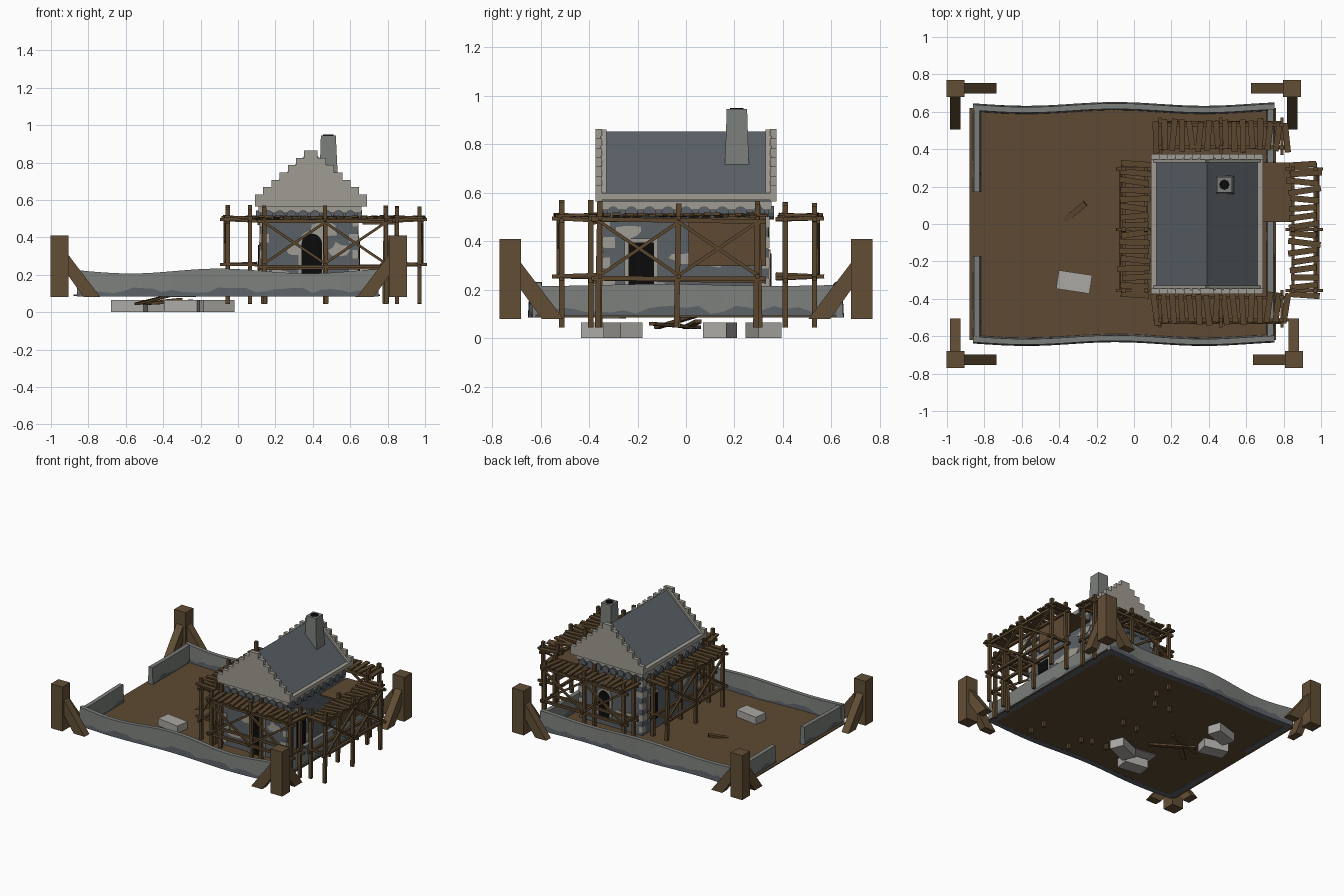
import bpy, bmesh, math, random
from mathutils import Matrix, Vector

random.seed(4)
cube = bpy.data.objects.get("Cube")
if cube:
    bpy.data.objects.remove(cube)


def material(name, hex_code):
    rgb = [int(hex_code[i:i + 2], 16) / 255 for i in (0, 2, 4)]
    col = [c / 12.92 if c < 0.04 else ((c + 0.055) / 1.055) ** 2.4 for c in rgb] + [1]
    m = bpy.data.materials.new(name)
    m.use_nodes = True
    m.diffuse_color = col
    m.node_tree.nodes["Principled BSDF"].inputs["Base Color"].default_value = col
    return m


TIMBER = material("brown timber", "624E35")
POLE = material("scaffold wood", "5A462D")
EARTH = material("brown earth", "5E4A33")
SLATE = material("blue grey slate", "5B6167")
GREY = material("grey stone", "7B7E7B")
LIGHT = material("pale stone", "A09C93")
RUBBLE = material("rubble stone", "ABA9A4")
BLACK = material("black opening", "0C0B0B")


def finish(bm, name, *mats):
    bmesh.ops.recalc_face_normals(bm, faces=bm.faces)
    me = bpy.data.meshes.new(name)
    bm.to_mesh(me)
    bm.free()
    for m in mats:
        me.materials.append(m)
    ob = bpy.data.objects.new(name, me)
    bpy.context.collection.objects.link(ob)
    return ob


def box(bm, centre, size, rot=Matrix()):
    mat = Matrix.Translation(centre) @ rot @ Matrix.Diagonal((*size, 1))
    return bmesh.ops.create_cube(bm, size=1, matrix=mat)["verts"]


def beam(bm, p, q, w, t=None):
    p, q = Vector(p), Vector(q)
    rot = (q - p).to_track_quat('Z', 'Y').to_matrix().to_4x4()
    box(bm, (p + q) / 2, (w, t or w, (q - p).length), rot)


def prism(bm, outline, y0, y1, frame=Matrix()):
    """Extrude an x-z outline from y0 to y1."""
    face = bm.faces.new([bm.verts.new(frame @ Vector((x, y0, z))) for x, z in outline])
    ext = bmesh.ops.extrude_face_region(bm, geom=[face])["geom"]
    shift = frame.to_3x3() @ Vector((0, y1 - y0, 0))
    bmesh.ops.translate(bm, vec=shift, verts=[v for v in ext if isinstance(v, bmesh.types.BMVert)])


def frame_at(x, y, quarter):
    return Matrix.Translation((x, y, 0)) @ Matrix.Rotation(quarter * math.pi / 2, 4, 'Z')


# Ground
bm = bmesh.new()
box(bm, (-0.06, 0, 0.09), (1.64, 1.24, 0.008))
finish(bm, "ground", EARTH)

# Four corner posts, each with two raking braces
for name, x, y in (("front_right", -0.955, -0.725), ("back_right", -0.955, 0.725),
                   ("front_left", 0.855, -0.725), ("back_left", 0.845, 0.725)):
    bm = bmesh.new()
    sx, sy = -math.copysign(1, x), -math.copysign(1, y)
    box(bm, (x, y, 0.245), (0.095, 0.09, 0.33))
    for horiz in (0, 1):
        fr = Matrix(((sx, 0, 0, x), (0, sy, 0, y), (0, 0, 1, 0), (0, 0, 0, 1)))
        if horiz:
            fr = fr @ Matrix.Rotation(math.pi / 2, 4, 'Z')
        prism(bm, [(0.03, 0.33), (0.03, 0.22), (0.13, 0.08), (0.22, 0.08)], -0.028, 0.028, fr)
    finish(bm, name + "_post", TIMBER)


# Boundary walls with a wavy top and ragged dark footing
def boundary(name, start, end, bend=0.0, wave=0.013):
    bm = bmesh.new()
    a, b = Vector(start), Vector(end)
    along = (b - a).normalized()
    side = Vector((-along.y, along.x))
    n = max(6, int((b - a).length / 0.05))
    rings = []
    for i in range(n + 1):
        p = a.lerp(b, i / n)
        s = p.dot(along)
        wobble = math.cos(math.tau * (s + 0.1) / 0.95)
        top = 0.22 + wave * wobble
        mid = random.uniform(0.1, 0.135)
        p = p + side * bend * wobble
        ring = []
        for off, z in ((-0.022, 0.085), (-0.02, mid), (-0.015, top), (0.015, top), (0.02, mid), (0.022, 0.085)):
            q = p + side * off
            ring.append(bm.verts.new((q.x, q.y, z)))
        if rings:
            for k in range(6):
                f = bm.faces.new((rings[-1][k], rings[-1][k - 1], ring[k - 1], ring[k]))
                f.material_index = 1 if k in (0, 1, 5) else 0
        rings.append(ring)
    for ring in (rings[0], rings[-1]):
        bm.faces.new(ring)
    finish(bm, name, GREY, SLATE)


boundary("front_wall", (-0.86, -0.62), (0.75, -0.62), 0.01)
boundary("back_wall", (-0.86, 0.62), (0.75, 0.62), 0.01)
boundary("left_wall", (0.73, -0.62), (0.73, 0.62), 0, 0.004)
boundary("right_wall_front", (-0.84, -0.62), (-0.84, -0.17), 0, 0.004)
boundary("right_wall_back", (-0.84, 0.17), (-0.84, 0.62), 0, 0.004)

# House body, cornice and roof
bm = bmesh.new()
box(bm, (0.38, 0, 0.33), (0.52, 0.68, 0.48))
finish(bm, "house_walls", SLATE)
bm = bmesh.new()
box(bm, (0.385, 0, 0.55), (0.55, 0.705, 0.04))
for x in (0.105, 0.675):
    box(bm, (x, 0, 0.585), (0.03, 0.7, 0.028))
for y in (-0.34, 0.34):
    for s in (-1, 1):
        beam(bm, (0.39 + s * 0.28, y, 0.59), (0.39, y, 0.855), 0.025, 0.02)
finish(bm, "cornice_and_roof_trim", LIGHT)
bm = bmesh.new()
prism(bm, [(0.1, 0.565), (0.1, 0.58), (0.39, 0.853), (0.68, 0.58), (0.68, 0.565)], -0.35, 0.35)
finish(bm, "roof", SLATE)

# Stepped gables
steps = [(0.30 - 0.044 * i, 0.63 + 0.039 * i) for i in range(7)]
half = [(0.30, 0.565)]
for i, (w, z) in enumerate(steps):
    half += [(w, z)] + ([(steps[i + 1][0], z)] if i < 6 else [])
outline = [(0.39 + w, z) for w, z in half] + [(0.39 - w, z) for w, z in reversed(half)]
for name, y in (("front_gable", -0.36), ("back_gable", 0.36)):
    bm = bmesh.new()
    prism(bm, outline, y - 0.014, y + 0.014)
    finish(bm, name, LIGHT)

# Tapered chimney with a dark flue
bm = bmesh.new()
for v in box(bm, (0.485, 0.21, 0.82), (0.1, 0.1, 0.25)):
    if v.co.z > 0.9:
        v.co.x += 0.008 if v.co.x < 0.48 else -0.012
        v.co.y += 0.008 if v.co.y < 0.2 else -0.008
finish(bm, "chimney", GREY)
bm = bmesh.new()
bmesh.ops.create_cone(bm, cap_ends=True, segments=8, radius1=0.028, radius2=0.028, depth=0.006,
                      matrix=Matrix.Translation((0.483, 0.21, 0.946)))
finish(bm, "chimney_flue", BLACK)

# Details on each house face: scallops, plaster patches and quoins
faces = [(frame_at(0.38, 0, k), (0.34, 0.26)[k % 2], (0.26, 0.34)[k % 2]) for k in range(4)]
scallops, patches = bmesh.new(), bmesh.new()
for fr, dist, w in faces:
    n = 8 if w < 0.3 else 9
    for i in range(n):
        u = (i / (n - 1) * 2 - 1) * (w - 0.04)
        bmesh.ops.create_cone(scallops, cap_ends=True, segments=12, radius1=0.027, radius2=0.027, depth=0.03,
                              matrix=fr @ Matrix.Translation((u, -dist - 0.008, 0.518)) @ Matrix.Rotation(math.pi / 2, 4, 'X'))
    for i in range(5):
        u = (i / 4 * 2 - 1) * (w - 0.1)
        z = random.choice((0.2, 0.33, 0.44))
        rx, rz = random.uniform(0.05, 0.08), random.uniform(0.025, 0.045)
        blob = []
        for k in range(10):
            r = random.uniform(0.65, 1.15)
            blob.append((u + rx * r * math.cos(k * math.tau / 10), z + rz * r * math.sin(k * math.tau / 10)))
        prism(patches, blob, -dist - 0.003 - i * 0.0005, -dist + 0.002, fr)
    for s in (-1, 1):
        for i in range(5):
            q = 0.05 if i % 2 else 0.03
            box(patches, fr @ Vector((s * (w - q / 2 + 0.003), -dist, 0.14 + i * 0.085)), (q, 0.01, 0.045), fr.to_3x3().to_4x4())
finish(scallops, "eaves_scallops", SLATE)
finish(patches, "plaster_patches", LIGHT)


# Doors and windows
def opening(name, side, u, z0, z1, w, arched):
    fr, dist, _ = faces[side]
    for part, grow, depth, mat in (("_frame", 0.016, 0.008, LIGHT), ("", 0, 0.012, BLACK)):
        h = w / 2 + grow
        if arched:
            pts = [(u + h * math.cos(math.pi * k / 8), z1 - w / 2 + h * math.sin(math.pi * k / 8)) for k in range(9)]
        else:
            pts = [(u + h, z1 + grow), (u - h, z1 + grow)]
        bm = bmesh.new()
        prism(bm, pts + [(u - h, z0), (u + h, z0)], -dist - depth, -dist, fr)
        finish(bm, name + part, mat)


opening("front_door", 0, 0.015, 0.095, 0.42, 0.11, True)
opening("side_door", 1, -0.185, 0.095, 0.395, 0.105, False)
opening("back_door", 2, -0.05, 0.16, 0.35, 0.09, True)
opening("side_window", 3, -0.22, 0.17, 0.36, 0.09, False)

# Hanging awning on the left side of the house
bm = bmesh.new()
box(bm, (0.755, 0.17, 0.475), (0.18, 0.32, 0.01))
box(bm, (0.842, 0.17, 0.385), (0.008, 0.32, 0.175))
finish(bm, "awning", EARTH)


# Scaffolding on all four sides
def scaffold(name, fr):
    bm = bmesh.new()
    bays = (-0.325, 0, 0.325)
    rnd = random.uniform
    for row in (-0.06, 0.06):
        for u in bays:
            beam(bm, (u + rnd(-0.01, 0.01), row, 0.045), (u, row, rnd(0.54, 0.575)), 0.022)
        for z in (0.24, 0.485):
            beam(bm, (-0.36, row, z + rnd(-0.01, 0.01)), (0.36, row, z + rnd(-0.01, 0.01)), 0.018)
    for u in bays[:2]:
        beam(bm, (u, -0.07, 0.26), (u + 0.325, -0.07, 0.48), 0.014)
        beam(bm, (u, -0.075, 0.48), (u + 0.325, -0.075, 0.26), 0.014)
    for u in bays:
        for z in (0.255, 0.495):
            beam(bm, (u, -0.1, z), (u, 0.1, z + rnd(-0.01, 0.01)), 0.016)
    for i in range(16):
        u = -0.35 + i * 0.0465
        rot = Matrix.Rotation(rnd(-0.16, 0.16), 4, 'Z') @ Matrix.Rotation(rnd(-0.06, 0.06), 4, 'X')
        box(bm, (u, rnd(-0.01, 0.01), 0.508), (0.032, rnd(0.14, 0.175), 0.012), rot)
    bm.transform(fr)
    finish(bm, name, POLE)


scaffold("front_scaffold", frame_at(0.465, -0.453, 0))
scaffold("left_scaffold", frame_at(0.91, -0.03, 1))
scaffold("back_scaffold", frame_at(0.465, 0.47, 2))
scaffold("right_scaffold", frame_at(0.005, -0.03, 3))

# Loose stone blocks and fallen planks
bm = bmesh.new()
for x, y, z, turn in ((-0.5, 0.32, 0.033, 0.3), (-0.58, 0.14, 0.033, -0.25), (-0.12, -0.26, 0.033, 0.4),
                      (-0.3, -0.37, 0.033, -0.15), (-0.32, -0.31, 0.115, -0.15)):
    box(bm, (x, y, z), (0.18, 0.1, 0.065), Matrix.Rotation(turn, 4, 'Z'))
finish(bm, "loose_blocks", RUBBLE)
bm = bmesh.new()
for p, q in (((-0.54, -0.12, 0.045), (-0.26, 0.11, 0.115)), ((-0.5, 0.05, 0.045), (-0.25, -0.14, 0.06)),
             ((-0.55, 0, 0.045), (-0.3, 0.05, 0.07))):
    beam(bm, p, q, 0.03, 0.014)
finish(bm, "fallen_planks", POLE)
